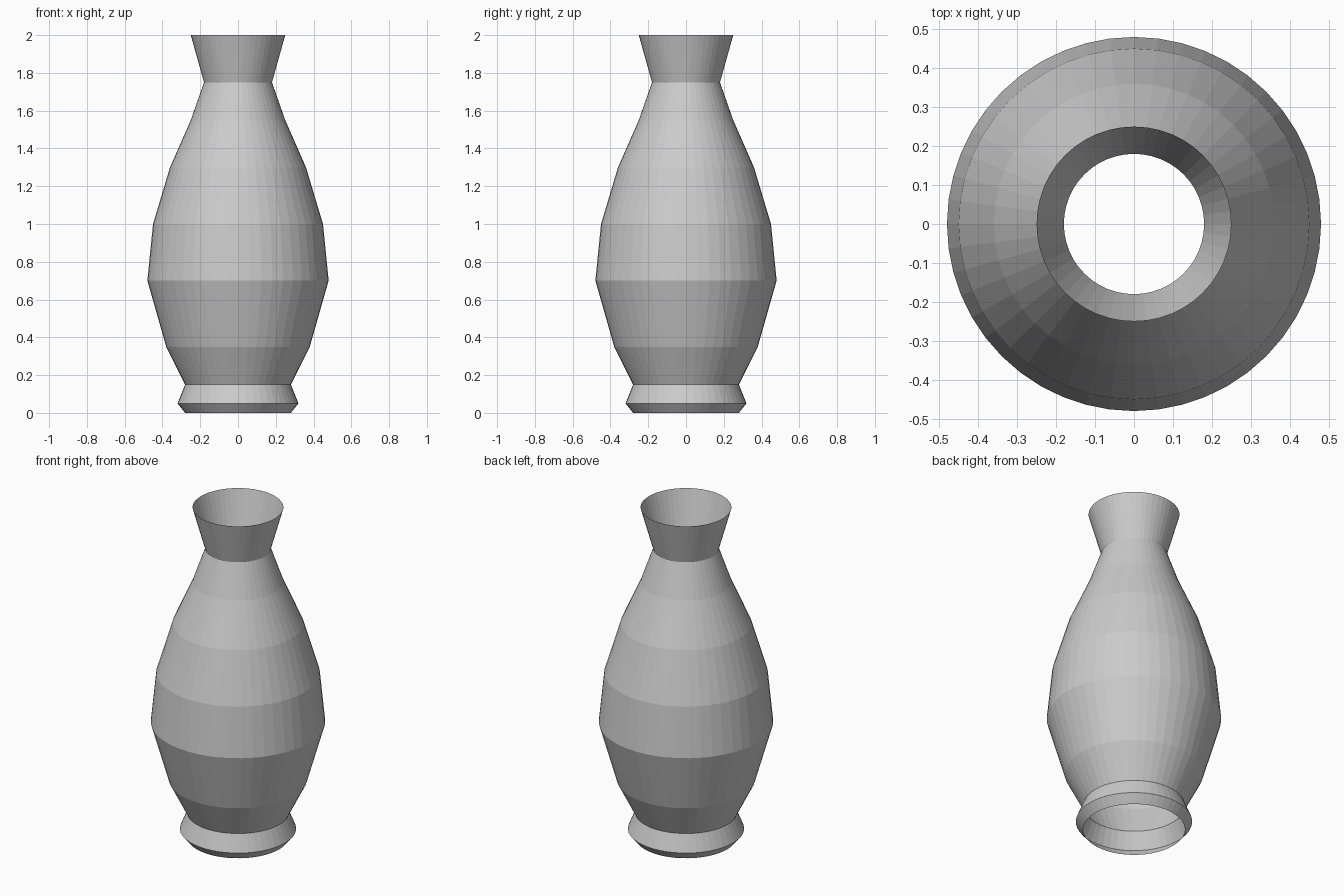
import bpy, bmesh
from math import cos, sin, tau

if "Cube" in bpy.data.objects:
    bpy.data.objects.remove(bpy.data.objects["Cube"])

SIDES = 48

# Vase outline as (radius, height), foot to lip
PROFILE = [
    (0.28, 0.00), (0.32, 0.05), (0.28, 0.15), (0.38, 0.35), (0.48, 0.70),
    (0.45, 1.00), (0.36, 1.30), (0.25, 1.55), (0.18, 1.75), (0.25, 2.00),
]


def lathe(name, profile, sides):
    """Turn an outline around z into an open, flat-shaded shell."""
    bm = bmesh.new()
    rings = [[bm.verts.new((r * cos(tau * i / sides), r * sin(tau * i / sides), z))
              for i in range(sides)] for r, z in profile]
    for low, high in zip(rings, rings[1:]):
        for i in range(sides):
            j = (i + 1) % sides
            bm.faces.new((low[i], low[j], high[j], high[i]))
    mesh = bpy.data.meshes.new(name)
    bm.to_mesh(mesh)
    bm.free()
    obj = bpy.data.objects.new(name, mesh)
    bpy.context.collection.objects.link(obj)
    return obj


# Thin shell, open at the lip and the foot
lathe("vase", PROFILE, SIDES)
